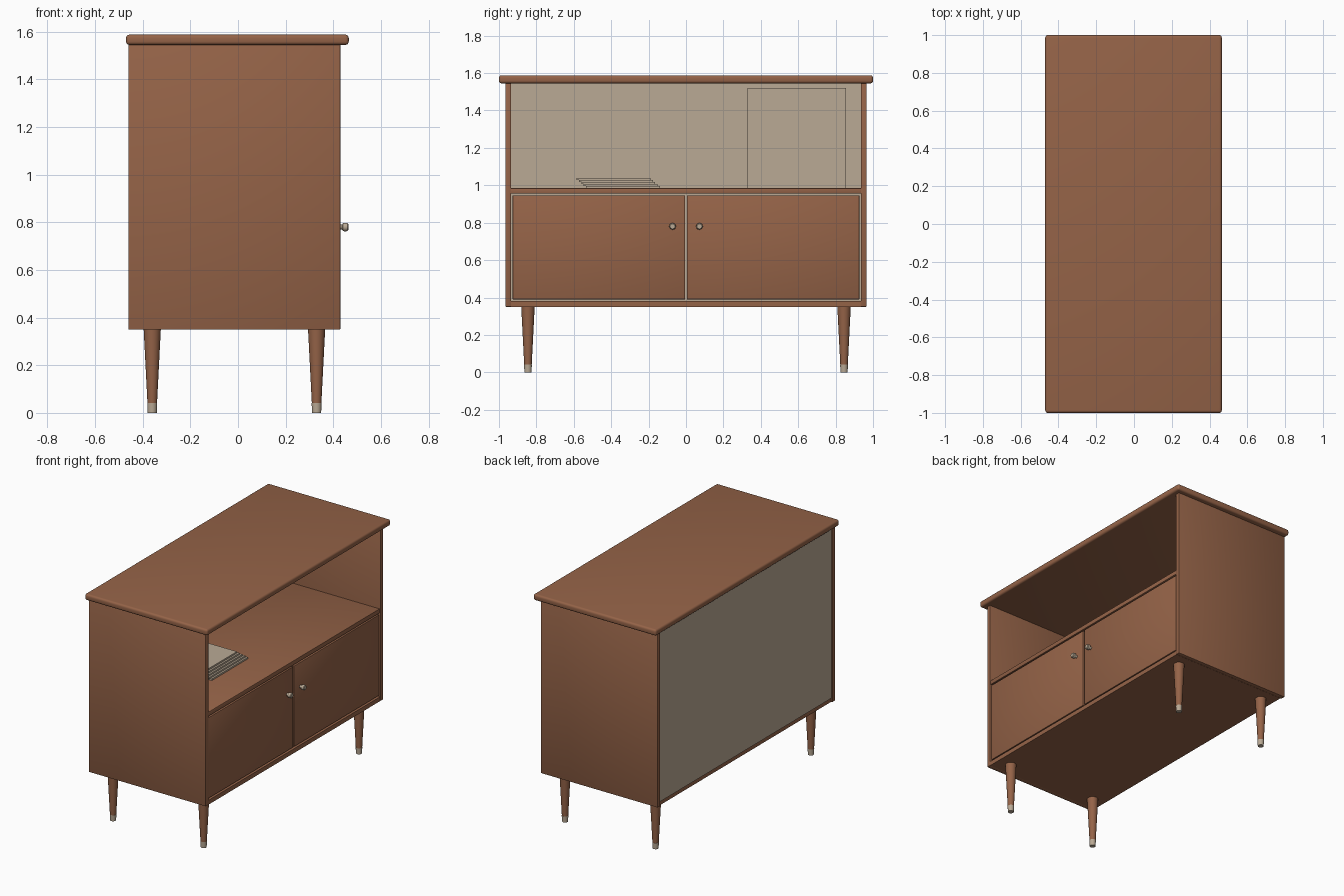
import bpy, bmesh, math
from mathutils import Matrix

if "Cube" in bpy.data.objects:
    bpy.data.objects.remove(bpy.data.objects["Cube"])


def material(name, rgb):
    m = bpy.data.materials.new(name)
    m.diffuse_color = (*rgb, 1)
    m.use_nodes = True
    m.node_tree.nodes["Principled BSDF"].inputs["Base Color"].default_value = m.diffuse_color
    return m


WOOD = material("walnut_brown", (0.300, 0.125, 0.064))
BEIGE = material("warm_beige", (0.490, 0.400, 0.300))


def finish(name, bm, mat, smooth=False):
    me = bpy.data.meshes.new(name)
    bmesh.ops.recalc_face_normals(bm, faces=bm.faces)
    bm.to_mesh(me)
    bm.free()
    ob = bpy.data.objects.new(name, me)
    bpy.context.collection.objects.link(ob)
    me.materials.append(mat)
    if smooth:
        bpy.ops.object.select_all(action='DESELECT')
        ob.select_set(True)
        bpy.context.view_layer.objects.active = ob
        bpy.ops.object.shade_smooth_by_angle(angle=math.radians(35))
    return ob


def box(name, x, y, z, mat, bevel=0.0, segments=2):
    """Box from (min, max) ranges, with optionally rounded edges."""
    bm = bmesh.new()
    size = [r[1] - r[0] for r in (x, y, z)]
    mid = [(r[0] + r[1]) / 2 for r in (x, y, z)]
    bmesh.ops.create_cube(bm, size=1, matrix=Matrix.Translation(mid) @ Matrix.Diagonal((*size, 1)))
    if bevel:
        bmesh.ops.bevel(bm, geom=bm.edges[:], offset=bevel, segments=segments,
                        profile=0.5, affect='EDGES')
    return finish(name, bm, mat, bool(bevel))


def lathe(name, profile, matrix, mat, sides=24):
    """Closed turned part from (radius, height) points."""
    bm = bmesh.new()
    rings = [[bm.verts.new((r * math.cos(2 * math.pi * i / sides),
                            r * math.sin(2 * math.pi * i / sides), h))
              for i in range(sides)] for r, h in profile]
    for a, b in zip(rings, rings[1:]):
        for i in range(sides):
            j = (i + 1) % sides
            bm.faces.new((a[i], a[j], b[j], b[i]))
    bm.faces.new(rings[0][::-1])
    bm.faces.new(rings[-1])
    bmesh.ops.transform(bm, matrix=matrix, verts=bm.verts)
    return finish(name, bm, mat, True)


# Cabinet carcass
box("top_board", (-0.47, 0.465), (-1, 1), (1.545, 1.588), WOOD, 0.014, 4)
box("bottom_board", (-0.45, 0.428), (-0.936, 0.936), (0.35, 0.38), WOOD)
box("middle_shelf", (-0.44, 0.425), (-0.936, 0.936), (0.955, 0.985), WOOD, 0.003)
box("back_panel", (-0.455, -0.44), (-0.936, 0.936), (0.378, 1.546), BEIGE)

for side, s in (("left", -1), ("right", 1)):
    # Side panels and doors
    box(side + "_side_panel", (-0.46, 0.43), sorted((s * 0.935, s * 0.965)),
        (0.35, 1.546), WOOD, 0.003)
    box(side + "_door", (0.40, 0.425), sorted((s * 0.005, s * 0.927)),
        (0.39, 0.946), WOOD, 0.003)
    # Door knobs, turned about the x axis
    lathe(side + "_knob",
          [(0.010, -0.004), (0.010, 0.012), (0.017, 0.016), (0.018, 0.024),
           (0.017, 0.034), (0.013, 0.038)],
          Matrix.Translation((0.425, s * 0.072, 0.78)) @ Matrix.Rotation(math.pi / 2, 4, 'Y'),
          BEIGE, 16)
    # Tapered legs with light feet
    for end, x in (("back", -0.36), ("front", 0.33)):
        place = Matrix.Translation((x, s * 0.845, 0))
        lathe(f"{end}_{side}_leg", [(0.020, 0.04), (0.036, 0.352)], place, WOOD)
        lathe(f"{end}_{side}_foot_cap", [(0.019, 0), (0.021, 0.042)], place, BEIGE)

# Fanned stack of thin sleeves lying on the shelf
for i in range(5):
    d = i * 0.0125
    box(f"flat_sleeve_{i + 1}", (-0.225 - d, 0.175 - d), (-0.535 - d, -0.14 - d),
        (0.985 + i * 0.011, 0.996 + i * 0.011), BEIGE)

# Tall thin panel standing against the back
box("upright_panel", (-0.44, -0.41), (0.33, 0.855), (0.985, 1.52), BEIGE)
